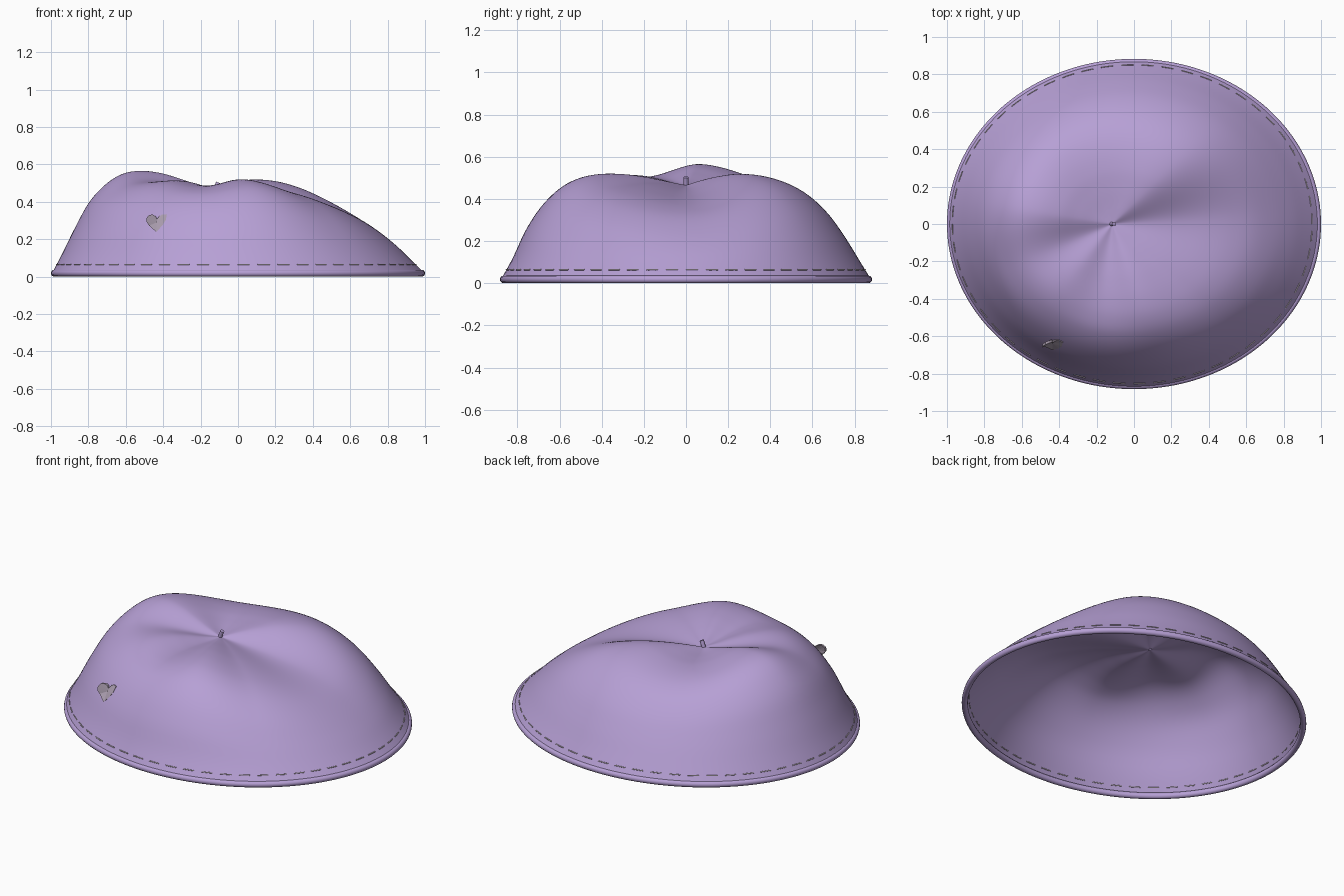
import bpy, bmesh, math
from mathutils import Vector
from mathutils.bvhtree import BVHTree

if "Cube" in bpy.data.objects:
    bpy.data.objects.remove(bpy.data.objects["Cube"])


def mat(name, rgb):
    m = bpy.data.materials.new(name)
    m.diffuse_color = (*rgb, 1)
    m.use_nodes = True
    m.node_tree.nodes["Principled BSDF"].inputs["Base Color"].default_value = m.diffuse_color
    return m


LILAC = mat("lilac felt", (0.47, 0.35, 0.665))
GREY = mat("mauve grey", (0.40, 0.335, 0.42))
THREAD = mat("pale thread", (0.58, 0.52, 0.57))


def mesh_object(name, bm, material):
    bmesh.ops.recalc_face_normals(bm, faces=bm.faces)
    me = bpy.data.meshes.new(name)
    bm.to_mesh(me)
    bm.free()
    me.materials.append(material)
    for p in me.polygons:
        p.use_smooth = True
    ob = bpy.data.objects.new(name, me)
    bpy.context.collection.objects.link(ob)
    return ob


def hermite(xs, ys, x):
    """Smooth curve through the points (xs, ys)."""
    n = len(xs)
    i = 0
    while i < n - 2 and x > xs[i + 1]:
        i += 1

    def slope(k):
        a, b = max(k - 1, 0), min(k + 1, n - 1)
        return (ys[b] - ys[a]) / (xs[b] - xs[a])
    h = xs[i + 1] - xs[i]
    u = (x - xs[i]) / h
    return ((2*u**3 - 3*u**2 + 1) * ys[i] + (u**3 - 2*u**2 + u) * h * slope(i)
            + (3*u**2 - 2*u**3) * ys[i + 1] + (u**3 - u**2) * h * slope(i + 1))


# Crown: radial height profiles at the folds and ridges, in degrees
T = [0, .1, .22, .34, .47, .58, .68, .78, .87, .94, 1]
PROFILES = {
    3:   [.465, .455, .44, .42, .393, .36, .315, .245, .165, .09, .025],
    53:  [.465, .487, .507, .517, .505, .472, .415, .328, .215, .11, .025],
    115: [.465, .470, .479, .484, .475, .45, .402, .318, .208, .11, .025],
    170: [.465, .487, .521, .552, .565, .548, .493, .395, .25, .125, .025],
    203: [.465, .473, .488, .502, .508, .493, .447, .367, .24, .12, .025],
    230: [.465, .477, .497, .511, .510, .488, .441, .36, .245, .12, .025],
    256: [.465, .469, .478, .485, .484, .470, .435, .36, .248, .12, .025],
    283: [.465, .482, .503, .517, .518, .50, .455, .37, .25, .12, .025],
    313: [.465, .471, .475, .472, .457, .43, .383, .305, .20, .105, .025],
}
CX, RX, RY = -0.115, 0.991, 0.874
KEYS = sorted(PROFILES)
WRAP = [k - 360 for k in KEYS[-3:]] + KEYS + [k + 360 for k in KEYS[:3]]


def profile(deg):
    return [hermite(WRAP, [PROFILES[k % 360][j] for k in WRAP], deg % 360)
            for j in range(len(T))]


def crown_point(deg, t, prof):
    a = math.radians(deg)
    return Vector((CX + (RX * math.cos(a) - CX) * t, RY * math.sin(a) * t,
                   hermite(T, prof, t)))


SEG, RINGS = 160, 48
bm = bmesh.new()
centre = bm.verts.new((CX, 0, PROFILES[3][0]))
spokes = []
for s in range(SEG):
    deg = 360 * s / SEG
    prof = profile(deg)
    spokes.append([bm.verts.new(crown_point(deg, r / RINGS, prof))
                   for r in range(1, RINGS + 1)])
for s in range(SEG):
    a, b = spokes[s], spokes[(s + 1) % SEG]
    bm.faces.new((centre, a[0], b[0]))
    for r in range(RINGS - 1):
        bm.faces.new((a[r], a[r + 1], b[r + 1], b[r]))
bmesh.ops.recalc_face_normals(bm, faces=bm.faces)
tree = BVHTree.FromBMesh(bm)
mesh_object("crown", bm, LILAC)

# Rolled rim band
bm = bmesh.new()
rings = []
for s in range(SEG):
    a = 2 * math.pi * s / SEG
    ring = []
    for k in range(12):
        b = 2 * math.pi * k / 12
        off = 0.017 * math.cos(b)
        ring.append(bm.verts.new(((0.983 + off) * math.cos(a),
                                  (0.866 + off) * math.sin(a),
                                  0.018 + 0.018 * math.sin(b))))
    rings.append(ring)
for s in range(SEG):
    a, b = rings[s], rings[(s + 1) % SEG]
    for k in range(12):
        bm.faces.new((a[k], b[k], b[(k + 1) % 12], a[(k + 1) % 12]))
mesh_object("rim_band", bm, LILAC)


# Stitches: short thin tubes just above the rim
def stitch_point(deg, z=0.064):
    prof = profile(deg)
    lo, hi = 0.8, 1.0
    for _ in range(20):
        mid = (lo + hi) / 2
        if hermite(T, prof, mid) > z:
            lo = mid
        else:
            hi = mid
    p = crown_point(deg, lo, prof)
    return p + Vector((p.x, p.y, 0)).normalized() * 0.001


def tube(name, paths, radius, material):
    cu = bpy.data.curves.new(name, 'CURVE')
    cu.dimensions = '3D'
    cu.bevel_depth = radius
    cu.bevel_resolution = 2
    cu.use_fill_caps = True
    for pts in paths:
        sp = cu.splines.new('POLY')
        sp.points.add(len(pts) - 1)
        for q, p in zip(sp.points, pts):
            q.co = (*p, 1)
        sp.use_smooth = True
    cu.materials.append(material)
    ob = bpy.data.objects.new(name, cu)
    bpy.context.collection.objects.link(ob)


COUNT = 56
tube("stitches", [[stitch_point(360 / COUNT * (i + 0.6 * j / 4)) for j in range(5)]
                  for i in range(COUNT)], 0.003, THREAD)

# Small stalk in the middle of the crown
tube("stalk", [[(-0.120, 0, 0.464), (-0.115, 0, 0.48), (-0.106, 0, 0.503)]],
     0.012, LILAC)

# Heart patch: a thin plate turned towards the front right, sunk into the crown
outline = [(-.436, .238), (-.475, .272), (-.489, .292), (-.488, .314), (-.474, .330),
           (-.455, .331), (-.440, .322), (-.433, .308), (-.420, .324), (-.403, .333),
           (-.380, .333), (-.386, .303), (-.402, .277)]
bm = bmesh.new()
front, back = [], []
for x, z in outline + [(-.436, .29)]:
    hit = tree.ray_cast(Vector((x, -2, z)), Vector((0, 1, 0)))[0].y
    y = min(-0.637 + 0.42 * (x + .435) + 0.2 * (z - .29), hit - 0.005)
    front.append(bm.verts.new((x, y, z)))
    back.append(bm.verts.new((x, min(y + 0.014, hit - 0.001), z)))
n = len(outline)
for i in range(n):
    j = (i + 1) % n
    bm.faces.new((front[i], front[j], front[n]))
    bm.faces.new((back[j], back[i], back[n]))
    bm.faces.new((front[j], front[i], back[i], back[j]))
heart = mesh_object("heart_patch", bm, GREY)
for p in heart.data.polygons:
    p.use_smooth = False
